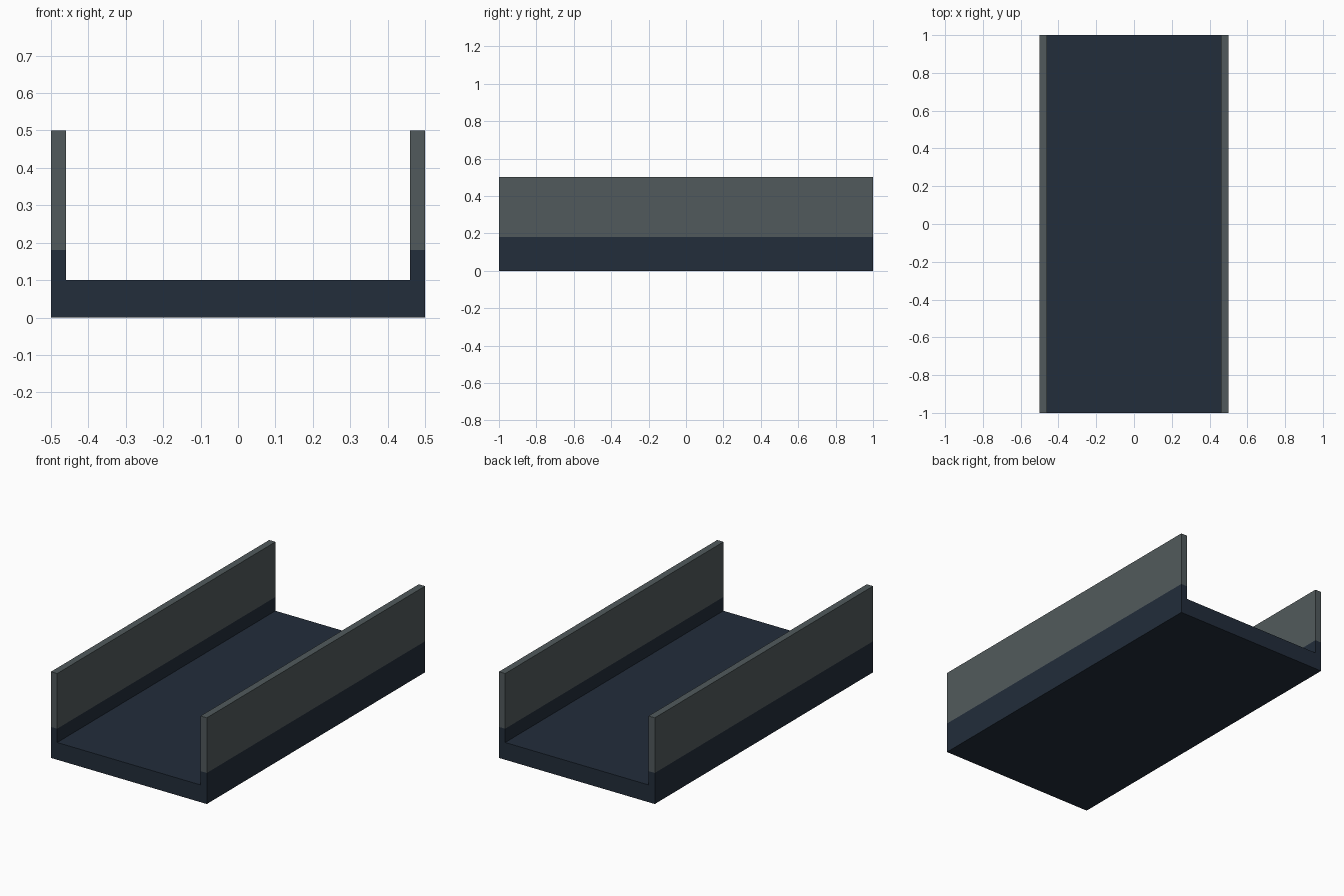
import bpy, bmesh
from mathutils import Vector

if "Cube" in bpy.data.objects:
    bpy.data.objects.remove(bpy.data.objects["Cube"])


def material(name, rgb):
    m = bpy.data.materials.new(name)
    m.diffuse_color = (*rgb, 1.0)
    m.use_nodes = True
    m.node_tree.nodes["Principled BSDF"].inputs["Base Color"].default_value = m.diffuse_color
    return m


navy = material("dark_navy", (0.016, 0.026, 0.043))
grey = material("slate_grey", (0.083, 0.102, 0.107))

# U-shaped channel: cross-section in x/z, extruded along y
HALF_W, INNER, FLOOR, HEIGHT, HALF_L, PAINT = 0.5, 0.46, 0.1, 0.5, 1.0, 0.18
right = [(HALF_W, 0), (HALF_W, HEIGHT), (INNER, HEIGHT), (INNER, FLOOR)]
profile = right + [(-x, z) for x, z in reversed(right)]

bm = bmesh.new()
section = bm.faces.new([bm.verts.new((x, -HALF_L, z)) for x, z in profile])
ext = bmesh.ops.extrude_face_region(bm, geom=[section])
moved = [g for g in ext["geom"] if isinstance(g, bmesh.types.BMVert)]
bmesh.ops.translate(bm, verts=moved, vec=(0, 2 * HALF_L, 0))
if section.is_valid and not any(len(e.link_faces) < 2 for e in bm.edges):
    pass
else:
    bmesh.ops.holes_fill(bm, edges=[e for e in bm.edges if len(e.link_faces) < 2])

# Cut at the paint line, and at the floor level so end faces stay simple
for z in (FLOOR, PAINT):
    bmesh.ops.bisect_plane(bm, geom=bm.verts[:] + bm.edges[:] + bm.faces[:],
                           plane_co=Vector((0, 0, z)), plane_no=Vector((0, 0, 1)))
bmesh.ops.recalc_face_normals(bm, faces=bm.faces[:])

# Navy below the paint line, grey above
for f in bm.faces:
    f.material_index = 1 if f.calc_center_median().z > PAINT else 0

mesh = bpy.data.meshes.new("channel")
bm.to_mesh(mesh)
bm.free()
mesh.materials.append(navy)
mesh.materials.append(grey)
bpy.context.collection.objects.link(bpy.data.objects.new("channel", mesh))
